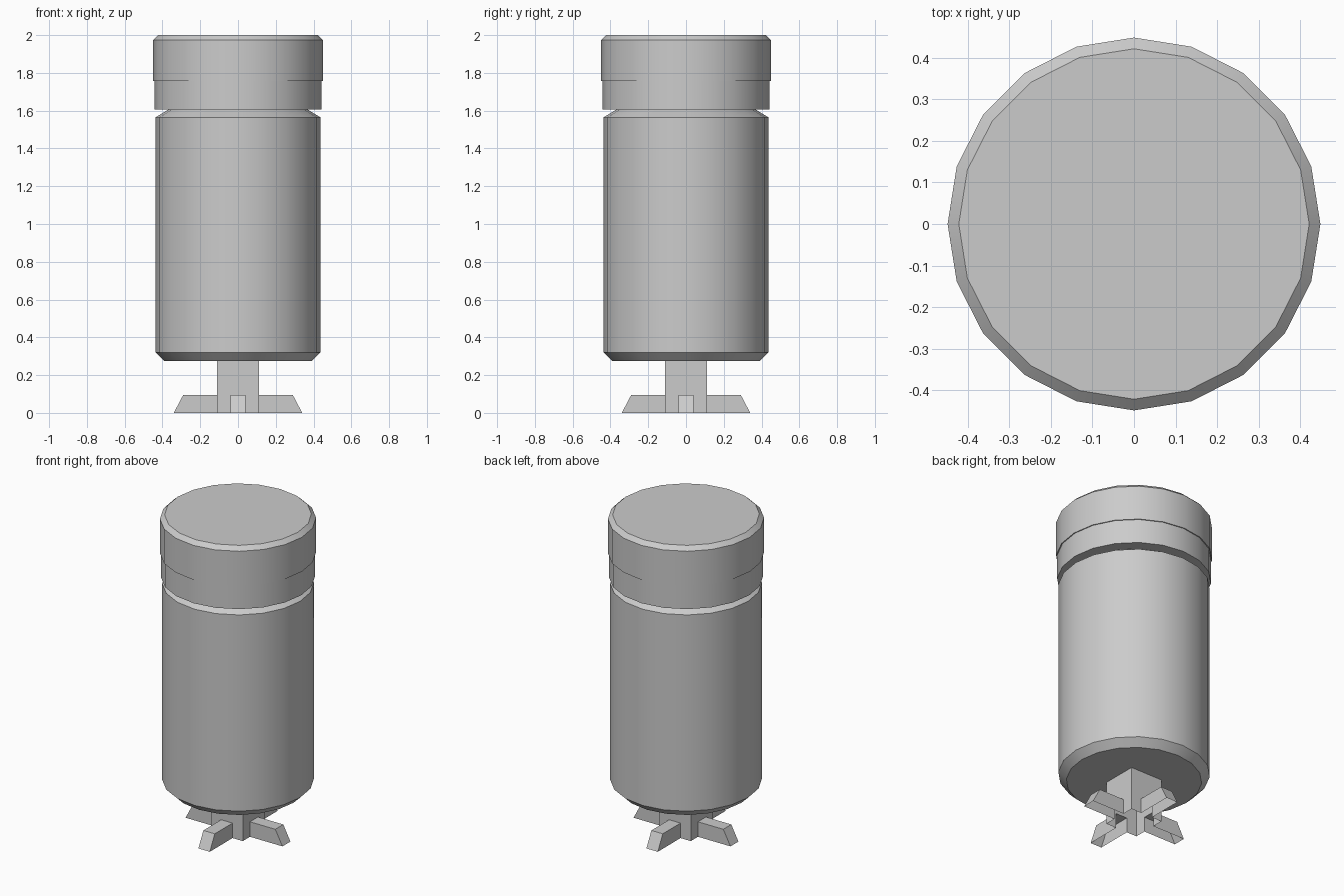
import bpy
import bmesh
import math
from mathutils import Matrix

if "Cube" in bpy.data.objects:
    bpy.data.objects.remove(bpy.data.objects["Cube"])

grey = bpy.data.materials.new("plain_grey")
grey.use_nodes = True
colour = (0.6, 0.6, 0.6, 1)
grey.diffuse_color = colour
grey.node_tree.nodes["Principled BSDF"].inputs["Base Color"].default_value = colour

SIDES = 20


def finish(name, bm, smooth):
    mesh = bpy.data.meshes.new(name)
    bm.to_mesh(mesh)
    bm.free()
    mesh.materials.append(grey)
    obj = bpy.data.objects.new(name, mesh)
    bpy.context.scene.collection.objects.link(obj)
    if smooth:
        bpy.ops.object.select_all(action='DESELECT')
        obj.select_set(True)
        bpy.context.view_layer.objects.active = obj
        bpy.ops.object.shade_smooth_by_angle(angle=math.radians(30))
    return obj


def lathe(name, profile, cap_bottom=False, cap_top=False):
    """Turn a (radius, height) profile, listed bottom to top, around z."""
    bm = bmesh.new()
    rings = []
    for r, z in profile:
        angles = [math.tau * i / SIDES for i in range(SIDES)]
        rings.append([bm.verts.new((r * math.cos(a), r * math.sin(a), z)) for a in angles])
    for low, high in zip(rings, rings[1:]):
        for i in range(SIDES):
            j = (i + 1) % SIDES
            bm.faces.new((low[i], low[j], high[j], high[i]))
    if cap_bottom:
        bm.faces.new(rings[0][::-1])
    if cap_top:
        bm.faces.new(rings[-1])
    return finish(name, bm, True)


# Canister: body with bevelled ends, recessed collar and lid
lathe("body", [(0.39, 0.275), (0.436, 0.32), (0.436, 1.565), (0.37, 1.605)], cap_bottom=True)
lathe("collar", [(0.37, 1.605), (0.443, 1.605), (0.443, 1.757)])
lathe("lid", [(0.443, 1.757), (0.449, 1.757), (0.449, 1.975), (0.422, 2.0)], cap_top=True)

# Foot: hollow square stem with four hollow toes, open underneath
STEM, STEM_TOP = 0.112, 0.275
HALF, TOE_TOP = 0.04, 0.095
TIP_LOW, TIP_HIGH = 0.34, 0.29

bm = bmesh.new()


def quad(*points):
    bm.faces.new([bm.verts.new(p) for p in points])


def stem_panel(y0, y1, z0, z1):
    quad((STEM, y0, z0), (STEM, y1, z0), (STEM, y1, z1), (STEM, y0, z1))


# One quarter: the stem wall around the toe opening
stem_panel(-STEM, -HALF, 0, TOE_TOP)
stem_panel(HALF, STEM, 0, TOE_TOP)
stem_panel(-STEM, STEM, TOE_TOP, STEM_TOP)

# One quarter: toe sides, top and sloping tip
quad((STEM, -HALF, 0), (TIP_LOW, -HALF, 0), (TIP_HIGH, -HALF, TOE_TOP), (STEM, -HALF, TOE_TOP))
quad((TIP_LOW, HALF, 0), (STEM, HALF, 0), (STEM, HALF, TOE_TOP), (TIP_HIGH, HALF, TOE_TOP))
quad((STEM, -HALF, TOE_TOP), (TIP_HIGH, -HALF, TOE_TOP),
     (TIP_HIGH, HALF, TOE_TOP), (STEM, HALF, TOE_TOP))
quad((TIP_LOW, -HALF, 0), (TIP_LOW, HALF, 0), (TIP_HIGH, HALF, TOE_TOP), (TIP_HIGH, -HALF, TOE_TOP))

# Repeat the quarter around the stem
quarter = bm.faces[:]
for turn in range(1, 4):
    copy = bmesh.ops.duplicate(bm, geom=quarter)["geom"]
    verts = [v for v in copy if isinstance(v, bmesh.types.BMVert)]
    bmesh.ops.rotate(bm, verts=verts, cent=(0, 0, 0),
                     matrix=Matrix.Rotation(turn * math.pi / 2, 3, 'Z'))
bmesh.ops.remove_doubles(bm, verts=bm.verts[:], dist=0.0005)
finish("foot", bm, False)
